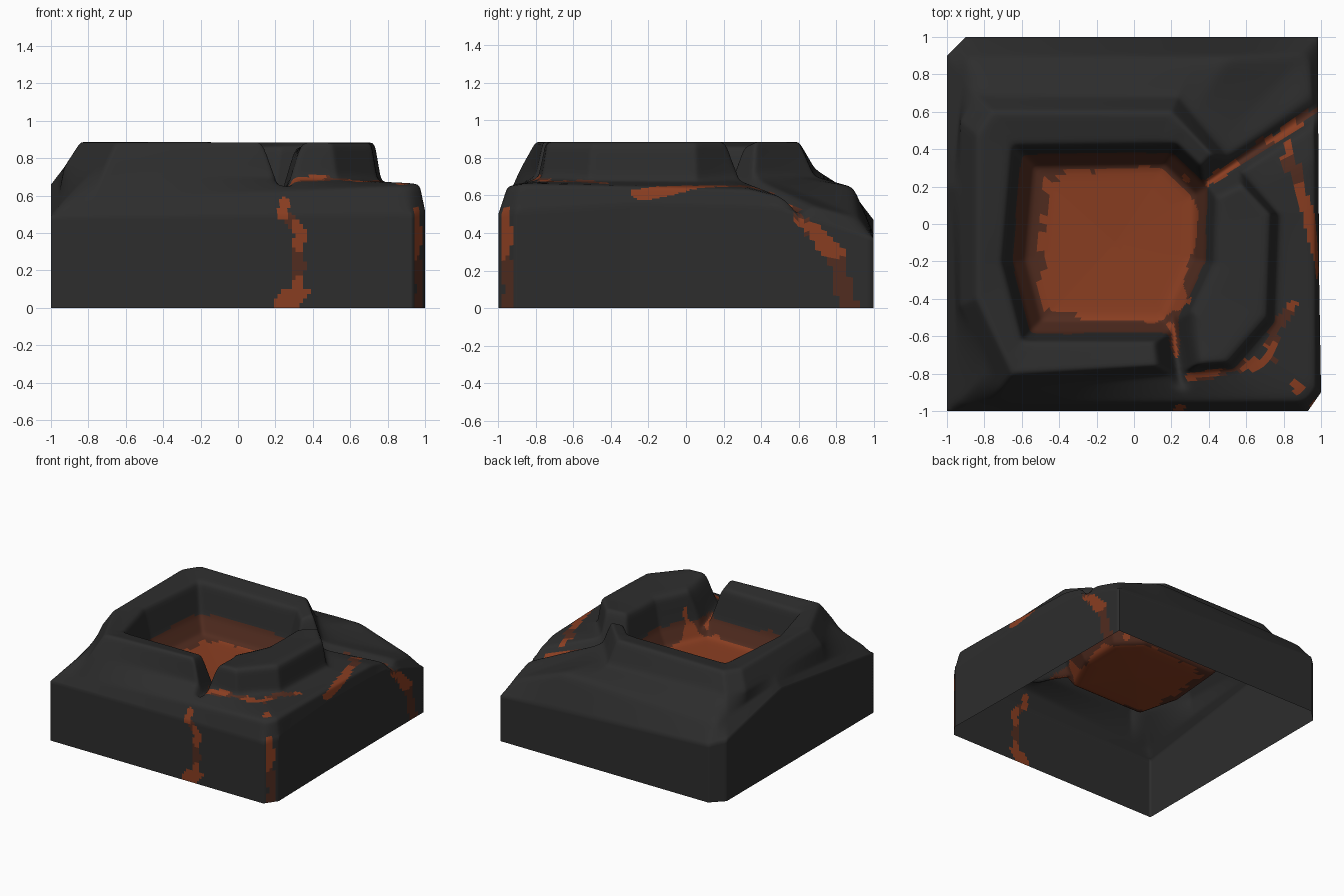
import bpy, bmesh, math
from mathutils import Vector, noise

if "Cube" in bpy.data.objects:
    bpy.data.objects.remove(bpy.data.objects["Cube"])

C = Vector((-.1, -.1, 0))  # crater axis

# Outlines: wall top, shoulder above it, crater rim, foot of the crater wall
WALL = [(-1, -1, .49), (.93, -1, .5), (1, -.9, .52), (.99, -.3, .56), (.985, .5, .54), (.985, 1, .37),
        (-.9, 1, .47), (-1, .9, .5), (-1, .2, .66)]
SHOULDER = [(-.94, -.96, .56), (.92, -.95, .655), (.97, -.88, .665), (.965, .35, .635), (.93, .9, .49),
            (.5, .89, .65), (-.9, .89, .61), (-.97, .2, .7)]
RIM = [(-.65, -.8), (.5, -.74), (.71, -.5), (.73, .05), (.2, .6), (-.76, .6), (-.84, .48), (-.84, -.4)]
FOOT = [(-.55, -.58), (.2, -.58), (.38, -.2), (.39, .2), (.2, .38), (-.6, .37), (-.65, -.2)]

# Channels cut through the rim, and lava streaks
CHANNELS = [[(.2, -.5, .56), (.25, -.85, .62)], [(.36, .2, .64), (1, .63, .47)]]
STREAKS = [[(.2, -.55, .55), (.25, -.9, .61), (.24, -1, .5), (.34, -1, .4), (.31, -1, .1), (.24, -1, 0)],
           [(.38, .22, .64), (.8, .48, .55), (1, .63, .45), (.99, .8, .28), (.99, .87, 0)],
           [(.3, -.82, .67), (.72, -.72, .67), (.76, -.55, .67), (.98, -.25, .6), (.95, 0, .65), (.8, .46, .64)],
           [(.87, -.87, .66), (.95, -.95, .5), (.965, -.95, 0)]]


def scaled(ring, rule):
    """Outline scaled about the crater axis; rule(x, y) gives scale and height."""
    out = []
    for x, y in ring:
        s, z = rule(x, y)
        out.append((C.x + (x - C.x) * s, C.y + (y - C.y) * s, z))
    return out


def gap(p, path, flat=False):
    """Distance from p to a path, and the path height there."""
    best = (9, 0)
    for a, b in zip(path, path[1:]):
        a, b = Vector(a), Vector(b)
        d = b - a
        e = Vector((d.x, d.y, 0)) if flat else d
        t = max(0, min(1, (p - a).dot(e) / e.dot(e)))
        hit = a + d * t
        diff = p - hit
        best = min(best, (diff.xy.length if flat else diff.length, hit.z))
    return best


def angle(p):
    return math.atan2(p[1] - C.y, p[0] - C.x) % math.tau


def resample(ring, angles):
    """Points of an outline where rays from the crater axis meet it."""
    pts = sorted((Vector(p) for p in ring), key=angle)
    out = []
    for t in angles:
        i = sum(angle(p) <= t for p in pts)
        a, b = pts[i - 1], pts[i % len(pts)]
        d = Vector((math.cos(t), math.sin(t)))
        ca, cb = ((p - C).x * d.y - (p - C).y * d.x for p in (a, b))
        out.append(a.lerp(b, ca / (ca - cb)))
    return out


def carve(p):
    z = p.z
    for path in CHANNELS:
        d, h = gap(p, path, True)
        z = min(z, h + 3.2 * max(0, d - .015))
    return Vector((p.x, p.y, z))


def paint(c):
    """0 rock, 1 glowing lava, 2 cooled lava."""
    n, n2 = noise.noise(c * 9), noise.noise(c * 6 + C)
    for k, path in enumerate(STREAKS):
        w = (.033, .04, .03, .033)[k]
        if k == 0 and c.z < .1:
            w = .06
        if gap(c, path)[0] < w * (1 + .6 * n):
            cooled = n2 > (.15, .2, -.05, -.05)[k] or (k == 1 and c.z < .27)
            return 2 if cooled else 1
    if max(abs(c.x - C.x), abs(c.y - C.y)) < .6:
        if ((c.x + .09) / .41) ** 4 + ((c.y + .11) / .41) ** 4 < 1 + .6 * n:
            return 1
        if c.z < .64 + .04 * n2 and c.y < .42 and c.x < .42:
            return 2
    return 0


# Stations: even spacing plus the exact wall and rim corners
angles = sorted({round(i * math.tau / 340, 5) for i in range(340)} | {angle(p) for p in WALL + RIM})
n = len(angles)
outlines = [WALL, SHOULDER,
            scaled(RIM, lambda x, y: (1.045 if x > .4 else 1.12, .71 - .05 * x)),
            scaled(RIM, lambda x, y: (1, .89)),
            scaled(FOOT, lambda x, y: (1.1, .86)),
            scaled(FOOT, lambda x, y: (1, .62)),
            scaled(FOOT, lambda x, y: (.86, .49)),
            scaled(FOOT, lambda x, y: (.02, .475))]

# Loft inward from the wall top, with a straight skirt down to the ground
rings = [resample(r, angles) for r in outlines]
rows = []
for a, b in zip(rings, rings[1:]):
    rows += [[carve(p.lerp(q, k / 10)) for p, q in zip(a, b)] for k in range(10)]
rows.append(rings[-1])
skirt = [[Vector((p.x, p.y, p.z * k / 20)) for p in rows[0]] for k in range(20)]

bm = bmesh.new()
vr = [[bm.verts.new(p) for p in row] for row in skirt + rows]
for r, s in zip(vr, vr[1:]):
    for i in range(n):
        j = (i + 1) % n
        bm.faces.new((r[i], r[j], s[j], s[i]))
bm.faces.new(vr[-1])

# Soften the worn rock above the wall
worn = [v for row in vr[21:-1] for v in row]
for _ in range(5):
    bmesh.ops.smooth_vert(bm, verts=worn, factor=.5, use_axis_x=True, use_axis_y=True, use_axis_z=True)
for f in bm.faces:
    f.material_index = paint(f.calc_center_median())

mesh = bpy.data.meshes.new("volcano_tile")
bm.to_mesh(mesh)
bm.free()
obj = bpy.data.objects.new("volcano_tile", mesh)
bpy.context.collection.objects.link(obj)
for name, col in (("dark rock", (.026, .026, .026)), ("glowing lava", (.25, .047, .015)),
                  ("cooled lava", (.082, .025, .014))):
    m = bpy.data.materials.new(name)
    m.diffuse_color = (*col, 1)
    m.use_nodes = True
    m.node_tree.nodes["Principled BSDF"].inputs["Base Color"].default_value = m.diffuse_color
    mesh.materials.append(m)

bpy.context.view_layer.objects.active = obj
obj.select_set(True)
bpy.ops.object.shade_smooth_by_angle(angle=math.radians(100))
